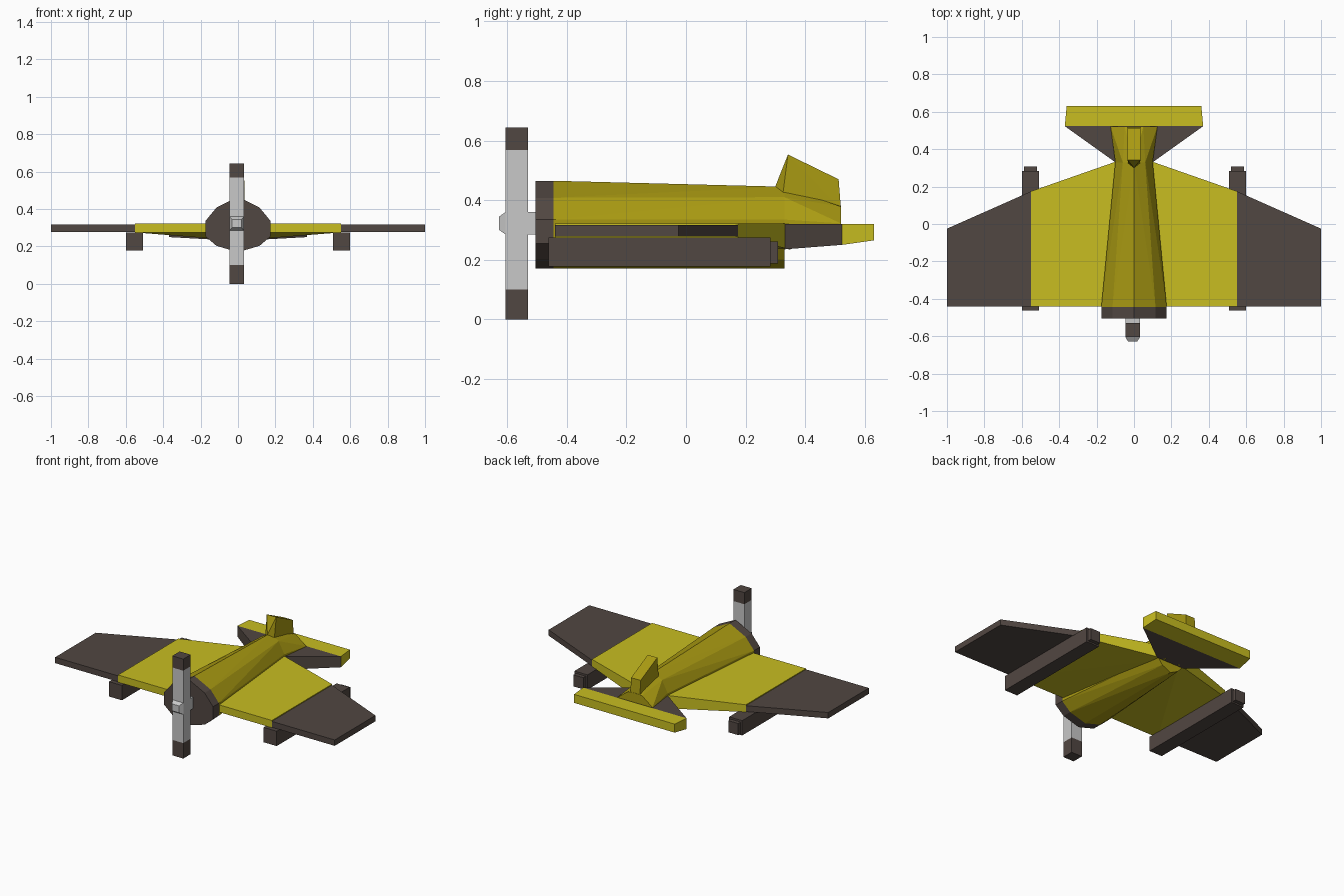
import bpy, bmesh, math

if "Cube" in bpy.data.objects:
    bpy.data.objects.remove(bpy.data.objects["Cube"])


def material(name, rgb):
    m = bpy.data.materials.new(name)
    m.diffuse_color = (*rgb, 1)
    m.use_nodes = True
    m.node_tree.nodes["Principled BSDF"].inputs["Base Color"].default_value = m.diffuse_color
    return m


BRIGHT = material("bright yellow", (0.58, 0.515, 0.015))
DULL = material("dull yellow", (0.40, 0.325, 0.006))
DARK = material("dark brown", (0.083, 0.063, 0.054))
GREY = material("light grey", (0.58, 0.58, 0.58))


def hull(name, points, mat):
    """Flat-shaded convex solid around the given corner points."""
    bm = bmesh.new()
    for p in points:
        bm.verts.new(p)
    bmesh.ops.remove_doubles(bm, verts=bm.verts, dist=1e-5)
    bmesh.ops.convex_hull(bm, input=bm.verts)
    loose = [v for v in bm.verts if not v.link_faces]
    bmesh.ops.delete(bm, geom=loose, context='VERTS')
    bmesh.ops.dissolve_limit(bm, angle_limit=math.radians(0.5),
                             verts=bm.verts, edges=bm.edges)
    bmesh.ops.recalc_face_normals(bm, faces=bm.faces)
    me = bpy.data.meshes.new(name)
    bm.to_mesh(me)
    bm.free()
    me.materials.append(mat)
    ob = bpy.data.objects.new(name, me)
    bpy.context.collection.objects.link(ob)
    return ob


def box(name, x, y, z, mat):
    return hull(name, [(a, b, c) for a in x for b in y for c in z], mat)


def both(points):
    return points + [(-x, y, z) for x, y, z in points]


def section(y, half):
    """Symmetric cross-section from (x, z) pairs."""
    return both([(x, y, z) for x, z in half])


# Fuselage: ten-sided cowling, tapering body, flattened tail
nose = [(0, .465), (.115, .408), (.175, .335), (.175, .255), (.115, .203), (0, .17)]
waist = [(0, .445), (.06, .41), (.10, .335), (.10, .25), (.06, .20), (0, .17)]
tail = [(0, .382), (.05, .378), (.125, .322), (.125, .30)]
hull("cowling", section(-.505, nose) + section(-.445, nose), DARK)
hull("fuselage", section(-.445, nose) + section(.33, waist), DULL)
hull("tail_body", section(.33, waist[:4]) + section(.52, tail), DULL)

# Tail fin with a wedge-shaped front
hull("tail_fin", both([(0, .30, .447), (.032, .325, .42), (.034, .342, .553),
                       (.034, .512, .47), (.034, .52, .37)]), DULL)

# Tailplane and elevator
hull("tailplane", both([(.10, .33, .235), (.10, .33, .32),
                        (.37, .523, .25), (.37, .523, .32)]), DARK)
hull("elevator", both([(.37, .523, .25), (.37, .523, .32),
                       (.36, .63, .265), (.36, .63, .32)]), BRIGHT)

# Wings and underwing pods, mirrored
for s, side in ((1, "right"), (-1, "left")):
    hull(side + "_inner_wing", [(s * x, y, z) for x, y, z in (
        (.05, -.44, .275), (.05, -.44, .322), (.05, .35, .235), (.05, .35, .322),
        (.55, -.44, .275), (.55, -.44, .322), (.55, .175, .275), (.55, .175, .322))],
        BRIGHT)
    hull(side + "_outer_wing", [(s * x, y, z) for x, y in (
        (.549, -.44), (.549, .175), (1, -.44), (1, -.025)) for z in (.278, .316)], DARK)
    box(side + "_pod", (s * .507, s * .6), (-.462, .283), (.178, .274), DARK)
    box(side + "_pod_cap", (s * .518, s * .589), (.28, .308), (.187, .262), DARK)

# Propeller: grey blade, dark tips, spinner and shaft
px, py = (-.046, .032), (-.605, -.53)
box("propeller_blade", px, py, (.10, .568), GREY)
box("lower_blade_tip", px, py, (0, .10), DARK)
box("upper_blade_tip", px, py, (.568, .643), DARK)
box("propeller_shaft", px, (-.53, -.50), (.285, .36), GREY)
hull("spinner", [(x, -.605, z) for x in px for z in (.285, .36)] +
     [(x, -.627, z) for x in (-.032, .018) for z in (.30, .345)], GREY)
